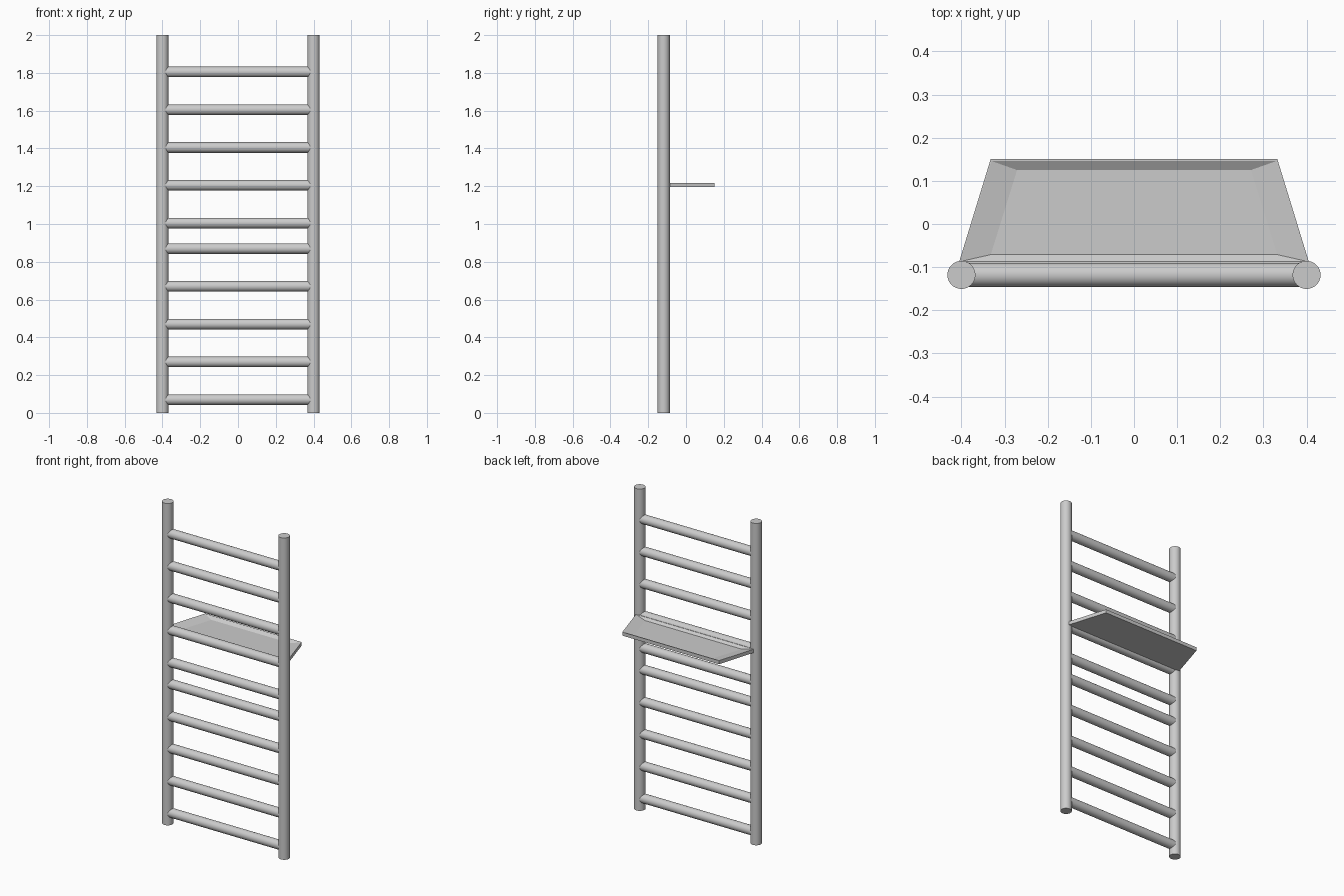
import bpy, math

if "Cube" in bpy.data.objects:
    bpy.data.objects.remove(bpy.data.objects["Cube"])

Y = -0.118  # plane of the ladder frame


def cylinder(name, radius, length, loc, rot=(0, 0, 0)):
    bpy.ops.mesh.primitive_cylinder_add(vertices=32, radius=radius, depth=length,
                                        location=loc, rotation=rot)
    bpy.context.object.name = name
    bpy.ops.object.shade_smooth_by_angle(angle=math.radians(30))


# Upright posts
for side, x in (("left", -0.4), ("right", 0.4)):
    cylinder(side + "_post", 0.0325, 2.0, (x, Y, 1.0))

# Rungs: five below, five above a narrower middle gap
heights = [0.07 + 0.2 * i for i in range(5)] + [1.005 + 0.2 * i for i in range(5)]
for i, z in enumerate(heights):
    cylinder(f"rung_{i + 1}", 0.028, 0.78, (0, Y, z), (0, math.pi / 2, 0))


# Tapered tray: outer shell, thin rim, sloped inner walls and flat floor
def ring(front_x, front_y, back_x, back_y, z):
    return [(-front_x, front_y, z), (front_x, front_y, z),
            (back_x, back_y, z), (-back_x, back_y, z)]


rings = [ring(0.406, -0.09, 0.332, 0.151, 1.195),
         ring(0.406, -0.09, 0.332, 0.151, 1.217),
         ring(0.403, -0.087, 0.330, 0.146, 1.217),
         ring(0.332, -0.071, 0.271, 0.125, 1.204)]
verts = [v for r in rings for v in r]
faces = [(3, 2, 1, 0), (12, 13, 14, 15)]
for r in range(3):
    for i in range(4):
        j = (i + 1) % 4
        faces.append((4 * r + i, 4 * r + j, 4 * r + 4 + j, 4 * r + 4 + i))
mesh = bpy.data.meshes.new("tray")
mesh.from_pydata(verts, [], faces)
bpy.context.collection.objects.link(bpy.data.objects.new("tray", mesh))
